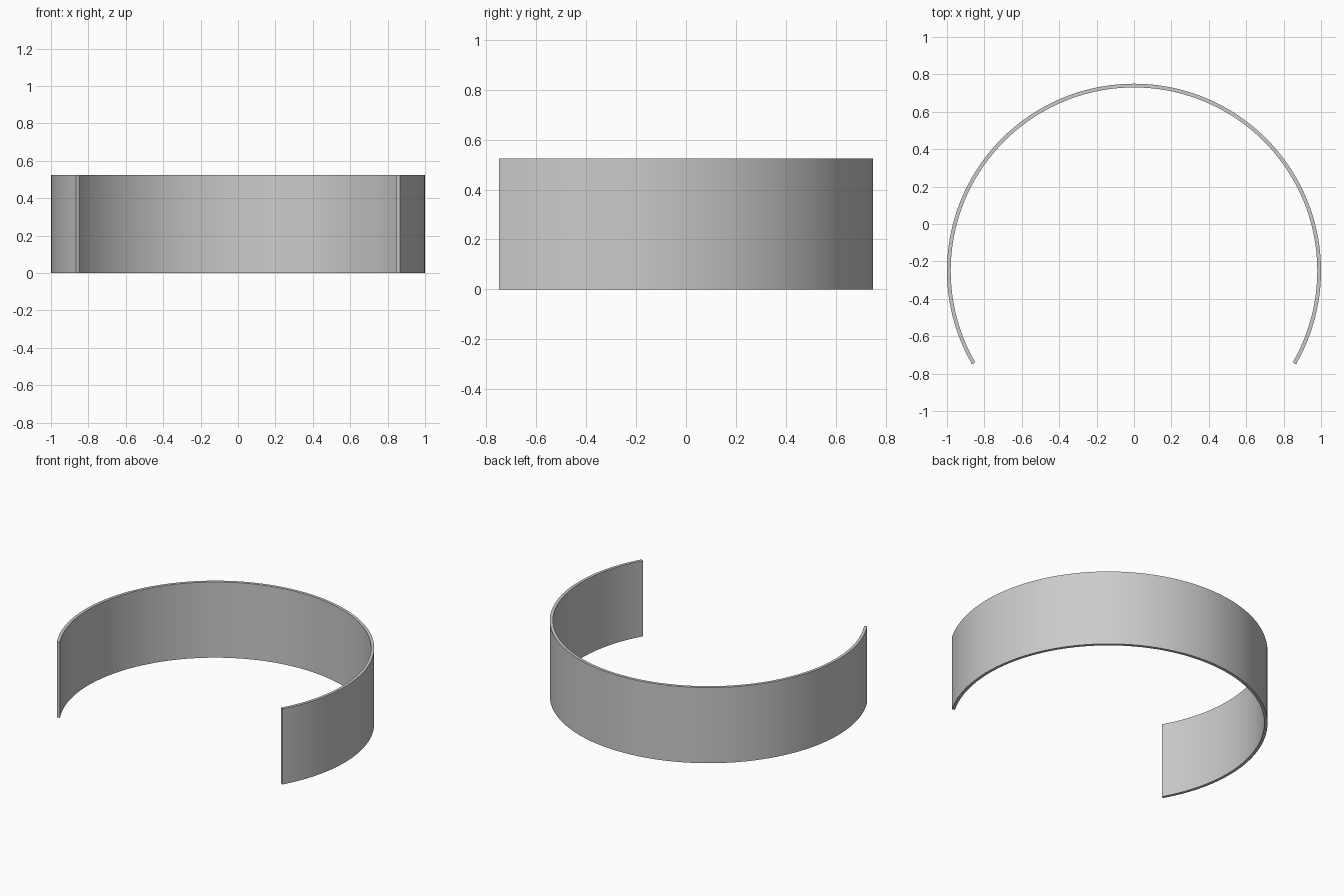
import bpy, bmesh
from math import radians, sin, cos

if "Cube" in bpy.data.objects:
    bpy.data.objects.remove(bpy.data.objects["Cube"])

R_OUT, R_IN, HEIGHT = 1.0, 0.98, 0.525
CENTRE_Y = -0.25
START, SWEEP, STEPS = -30, 240, 96


def section(bm, angle):
    """Rectangular cross-section of the band at one angle."""
    c, s = cos(angle), sin(angle)
    corners = [(R_OUT, 0), (R_OUT, HEIGHT), (R_IN, HEIGHT), (R_IN, 0)]
    return [bm.verts.new((r * c, CENTRE_Y + r * s, z)) for r, z in corners]


# Open curved band: sweep the cross-section through 240 degrees
bm = bmesh.new()
rings = [section(bm, radians(START + SWEEP * i / STEPS)) for i in range(STEPS + 1)]
for a, b in zip(rings, rings[1:]):
    for k in range(4):
        n = (k + 1) % 4
        bm.faces.new((a[k], b[k], b[n], a[n]))

# End caps at the opening
bm.faces.new(rings[0])
bm.faces.new(rings[-1][::-1])
bmesh.ops.recalc_face_normals(bm, faces=bm.faces)

mesh = bpy.data.meshes.new("curved_band")
bm.to_mesh(mesh)
bm.free()
band = bpy.data.objects.new("curved_band", mesh)
bpy.context.collection.objects.link(band)

# Smooth walls, crisp rims
bpy.context.view_layer.objects.active = band
band.select_set(True)
bpy.ops.object.shade_smooth_by_angle(angle=radians(30))
